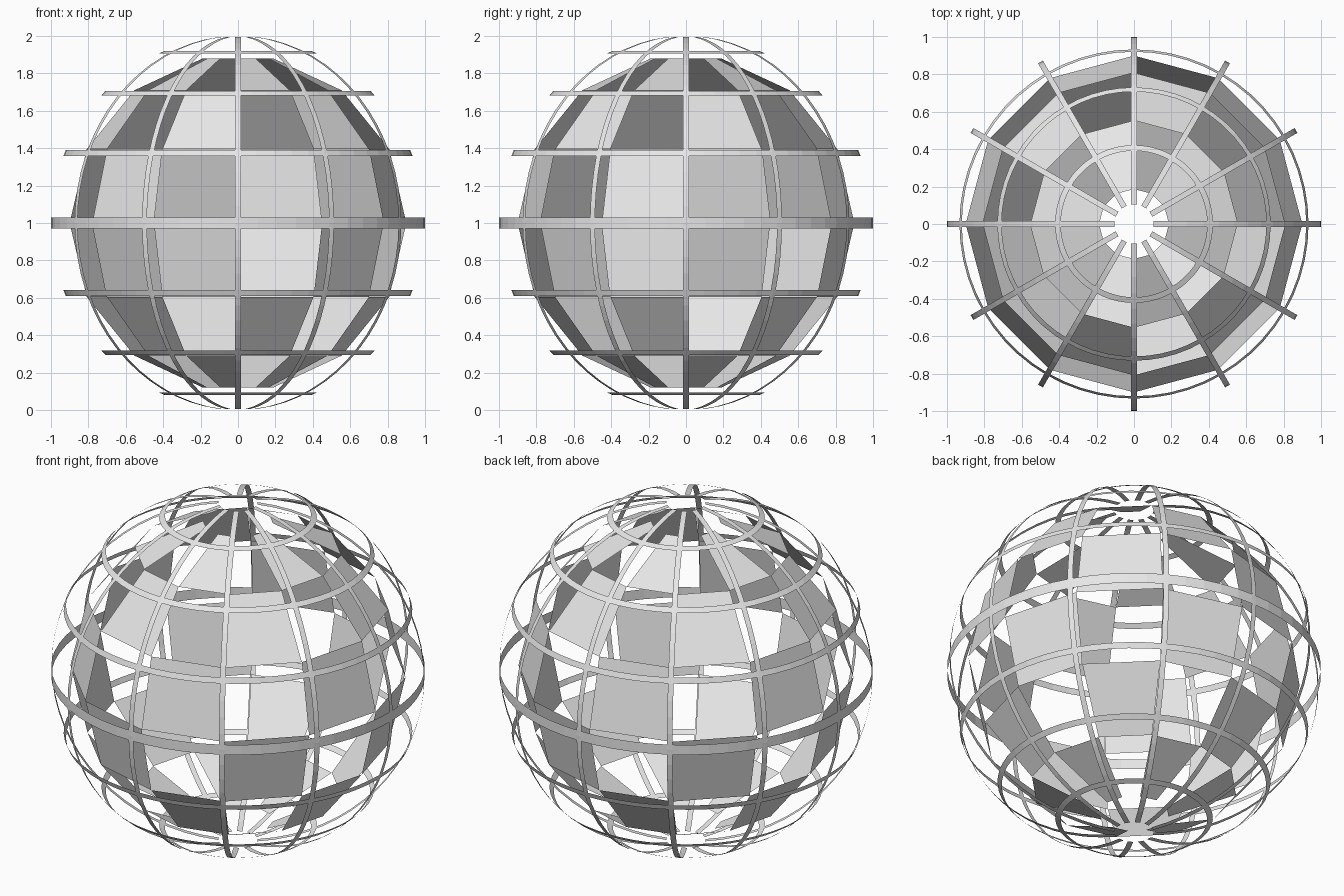
import bpy
import bmesh
from math import sin, cos, radians
from mathutils import Vector

cube = bpy.data.objects.get("Cube")
if cube:
    bpy.data.objects.remove(cube, do_unlink=True)

CENTRE = Vector((0, 0, 1))
COLUMNS = 12
CAGE_R = 1.0
PANEL_R = 0.9

grey = bpy.data.materials.new("light grey")
grey.use_nodes = True
grey.diffuse_color = (0.8, 0.8, 0.8, 1)
grey.node_tree.nodes["Principled BSDF"].inputs["Base Color"].default_value = grey.diffuse_color


def on_sphere(radius, lat, lon):
    """Point on the globe, angles in degrees."""
    a, b = radians(lat), radians(lon)
    return CENTRE + radius * Vector((cos(a) * cos(b), cos(a) * sin(b), sin(a)))


def finish(name, bm):
    mesh = bpy.data.meshes.new(name)
    bm.to_mesh(mesh)
    bm.free()
    mesh.materials.append(grey)
    obj = bpy.data.objects.new(name, mesh)
    bpy.context.collection.objects.link(obj)
    return obj


def strip(name, pairs, closed=False):
    """Thin ribbon through pairs of edge points."""
    bm = bmesh.new()
    rows = [(bm.verts.new(p), bm.verts.new(q)) for p, q in pairs]
    following = rows[1:] + (rows[:1] if closed else [])
    for (a, b), (c, d) in zip(rows, following):
        bm.faces.new((a, c, d, b))
    return finish(name, bm)


# Latitude rings: ribbons lying along the sphere, the equator one wider
RING_STEPS = 60
for i in range(-3, 4):
    lat = 22 * i
    half = 1.7 if i == 0 else 0.95
    lons = [360 * s / RING_STEPS for s in range(RING_STEPS)]
    name = "equator_ring" if i == 0 else f"latitude_ring_{i + 4}"
    strip(name, [(on_sphere(CAGE_R, lat - half, a), on_sphere(CAGE_R, lat + half, a))
                 for a in lons], closed=True)

# Meridian ribs: constant width, open near both poles
RIB_STEPS = 32
for k in range(COLUMNS):
    lon = 30 * k
    side = 0.015 * Vector((-sin(radians(lon)), cos(radians(lon)), 0))
    path = [on_sphere(CAGE_R, 84 - 168 * s / RIB_STEPS, lon) for s in range(RIB_STEPS + 1)]
    strip(f"meridian_rib_{k + 1}", [(p - side, p + side) for p in path])

# Inner shell: flat panels in a checkerboard, every other cell open
bm = bmesh.new()
for row in range(6):
    low = -78 + 26 * row
    for k in range(COLUMNS):
        if (row + k) % 2 == 0:
            corners = [(low, 30 * k), (low, 30 * k + 30),
                       (low + 26, 30 * k + 30), (low + 26, 30 * k)]
            bm.faces.new([bm.verts.new(on_sphere(PANEL_R, *c)) for c in corners])
bmesh.ops.remove_doubles(bm, verts=bm.verts[:], dist=0.0001)
finish("checker_panels", bm)
